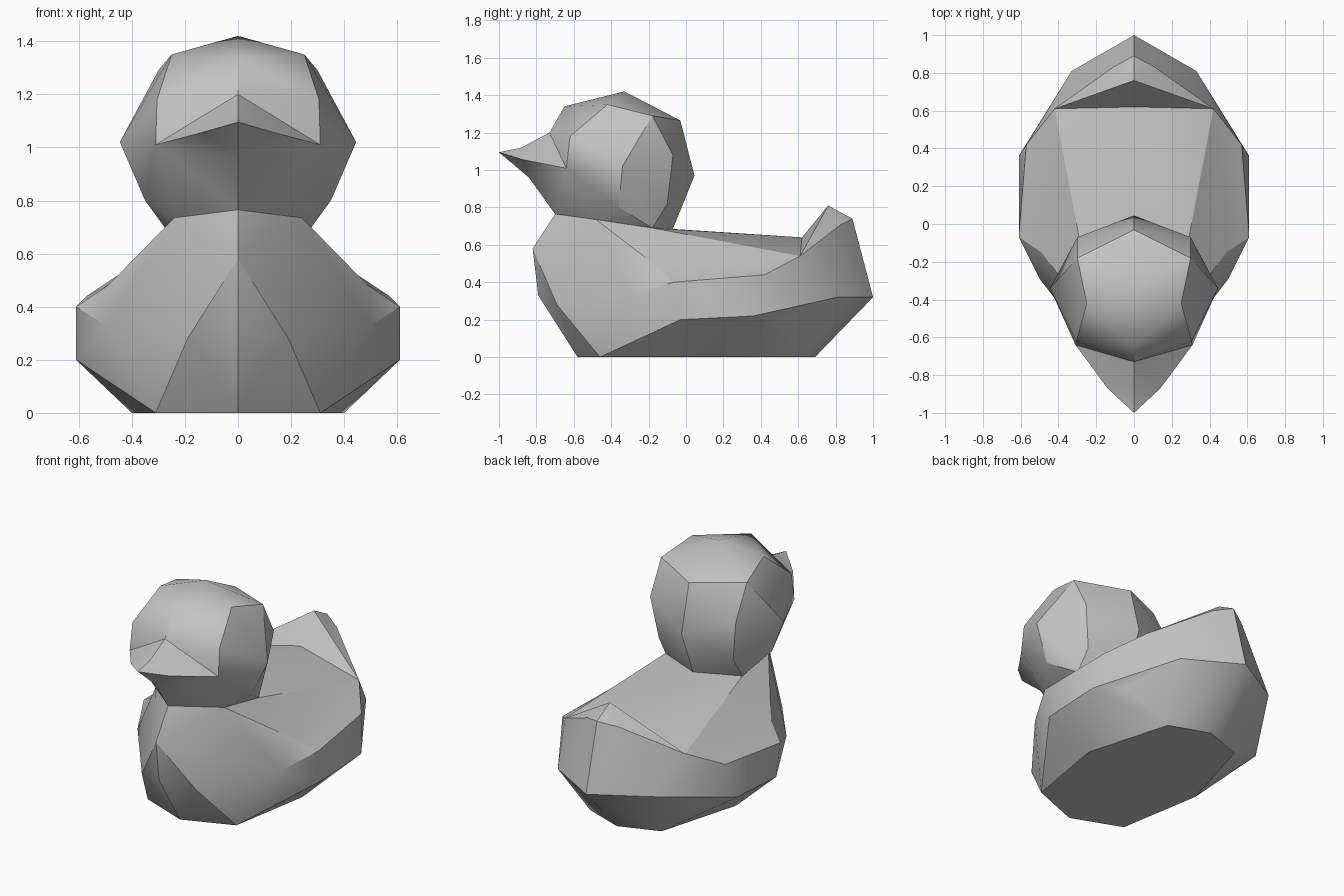
import bpy, bmesh, math
from mathutils import Vector

cube = bpy.data.objects.get("Cube")
if cube:
    bpy.data.objects.remove(cube, do_unlink=True)

grey = bpy.data.materials.new("plain grey")
grey.use_nodes = True
colour = (0.55, 0.55, 0.55, 1)
grey.diffuse_color = colour
grey.node_tree.nodes["Principled BSDF"].inputs["Base Color"].default_value = colour


def mirrored(points):
    """Each point plus its twin across x = 0."""
    return [Vector((s * x, y, z)) for x, y, z in points for s in ((1, -1) if x else (1,))]


def faceted(name, points, pulled, neck):
    """Convex shell of the points; 'pulled' pairs (start, end) are then moved into place."""
    bm = bmesh.new()
    ends = {}
    for p in mirrored(points):
        bm.verts.new(p)
    for start, end in pulled:
        for a, b in zip(mirrored([start]), mirrored([end])):
            ends[bm.verts.new(a)] = b
    hull = bmesh.ops.convex_hull(bm, input=bm.verts)
    spare = {g for k in ("geom_interior", "geom_unused") for g in hull[k]
             if isinstance(g, bmesh.types.BMVert)}
    for v, end in ends.items():
        v.co = end
    # open the shell where head and body meet
    ring = mirrored(neck)
    cap = [f for f in bm.faces
           if all(any((v.co - r).length < 1e-4 for r in ring) for v in f.verts)]
    bmesh.ops.delete(bm, geom=cap, context="FACES_ONLY")
    bmesh.ops.delete(bm, geom=[v for v in spare if v.is_valid], context="VERTS")
    bmesh.ops.recalc_face_normals(bm, faces=bm.faces)
    mesh = bpy.data.meshes.new(name)
    bm.to_mesh(mesh)
    bm.free()
    mesh.materials.append(grey)
    obj = bpy.data.objects.new(name, mesh)
    bpy.context.collection.objects.link(obj)
    bpy.ops.object.select_all(action="DESELECT")
    obj.select_set(True)
    bpy.context.view_layer.objects.active = obj
    bpy.ops.object.shade_smooth_by_angle(angle=math.radians(30))


# Neck ring shared by both shells
neck = [(0, -.70, .765), (.24, -.48, .735), (.27, -.18, .69), (0, -.07, .685)]

# Body: flat base, flanks, breast and back
base = [(0, -.58, 0), (.31, -.46, 0), (.40, .07, 0), (.25, .60, 0), (0, .69, 0)]
flank = [(.61, -.03, .20), (.61, -.07, .40), (.61, .36, .22), (.57, .42, .44),
         (.48, .51, .205), (.33, .81, .32), (.42, .61, .54)]
breast = [(0, -.82, .58), (0, -.79, .33), (.19, -.69, .28), (.50, -.29, .33)]
back = [(0, .62, .64), (0, 1, .32)]
# The tail is pulled up, the shoulders are pushed in, the collar is raised at the front
tail = [((0, .89, .56), (0, .89, .74)), ((.11, .83, .56), (.11, .83, .71)),
        ((0, .76, .605), (0, .76, .81))]
shoulder = [((.49, -.15, .60), (.49, -.15, .48))]
collar = list(zip([(0, -.70, .70), (.24, -.48, .70), (.27, -.18, .69), (0, -.07, .70)], neck))
faceted("body", base + flank + breast + back, tail + shoulder + collar, neck)

# Head: faceted ball with the beak pulled forwards
crown = [(0, -.33, 1.42), (0, -.03, 1.265), (.25, -.42, 1.35), (.30, -.18, 1.29),
         (0, -.65, 1.34), (.305, -.62, 1.18)]
cheeks = [(.445, -.34, 1.02), (.30, -.07, 1.08), (0, .045, .97), (.35, -.36, .80),
          (.26, -.10, .82), (.13, -.70, .88)]
beak = [((0, -.76, 1.20), (0, -.73, 1.20)), ((.31, -.72, 1.01), (.31, -.64, 1.01)),
        ((0, -.785, 1.125), (0, -.88, 1.12)), ((0, -.795, 1.09), (0, -1, 1.095)),
        ((.14, -.762, 1.055), (.14, -.87, 1.055)), ((0, -.78, .96), (0, -.84, .96))]
faceted("head", crown + cheeks + neck, beak, neck)
